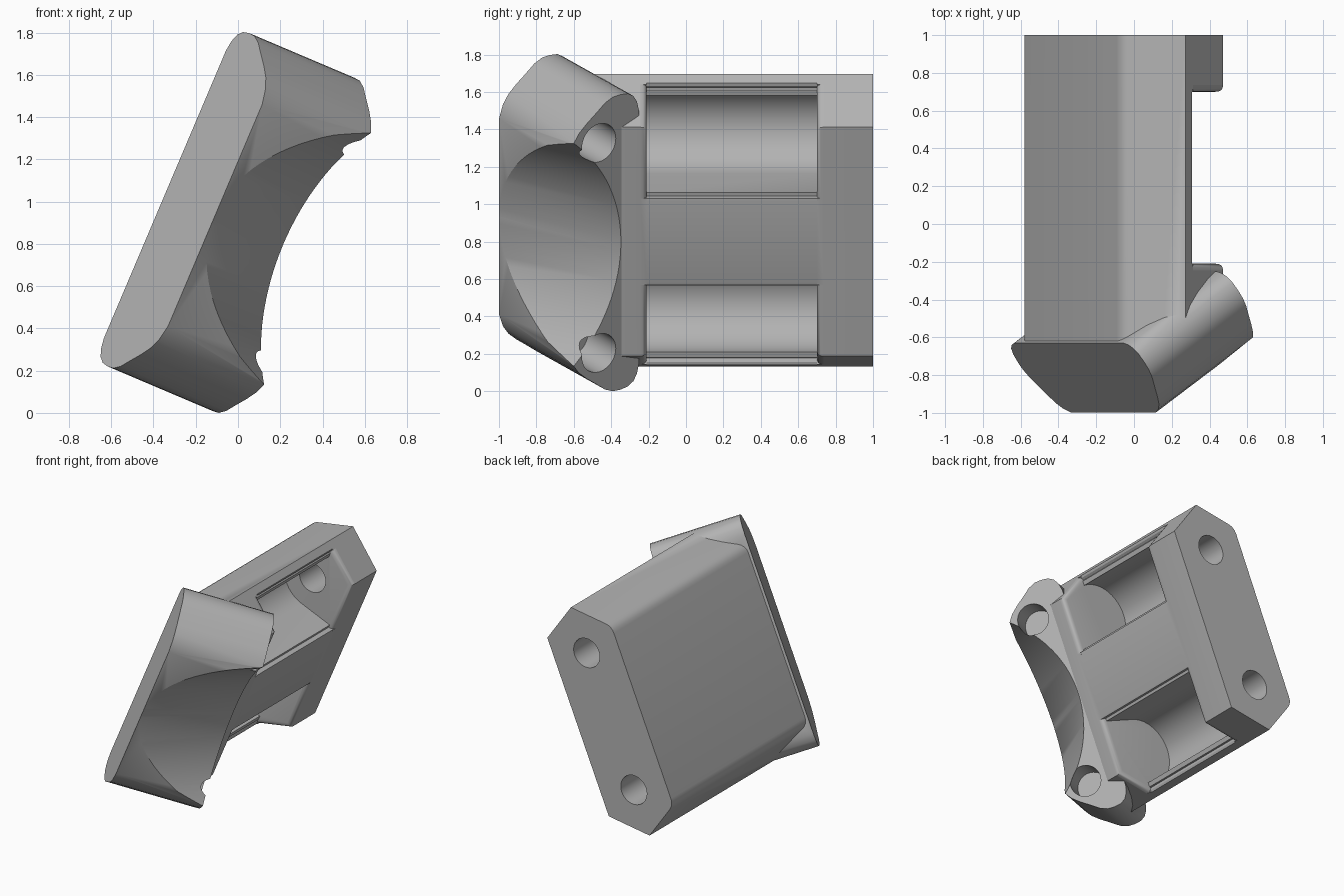
import bpy, bmesh, math
from mathutils import Matrix, Vector

if bpy.data.objects.get("Cube"):
    bpy.data.objects.remove(bpy.data.objects["Cube"])

grey = bpy.data.materials.new("plain grey")
grey.use_nodes = True
grey.diffuse_color = (0.45, 0.45, 0.45, 1)
grey.node_tree.nodes["Principled BSDF"].inputs["Base Color"].default_value = (0.45, 0.45, 0.45, 1)

# Upright working frame: x across the body, y along it, z up its long side
HALF_W, SHOULDER, APEX = 0.295, 0.665, 0.85
HOLE_U, POCKET_R, HOLE_R = 0.51, 0.24, 0.11
POCKET_FRONT, POCKET_REAR, FILLET = -0.21, 0.70, 0.035
UP = Vector((0, 0, 1))
SLANT = Vector((0.82, 0.572, 0)).normalized()     # direction of the angled clamp
ACROSS = Vector((SLANT.y, -SLANT.x, 0))           # across the clamp, toward the front
CLAMP = Vector((-HALF_W - 0.015, -0.63, 0))       # rear corner of the clamp front face


def prism(name, points, sweep, hidden=False):
    """Closed solid from a loop of points swept along a vector."""
    bm = bmesh.new()
    near = [bm.verts.new(p) for p in points]
    far = [bm.verts.new(p + sweep) for p in points]
    bm.faces.new(near)
    bm.faces.new(far[::-1])
    for i in range(len(near)):
        bm.faces.new((near[i - 1], far[i - 1], far[i], near[i]))
    bmesh.ops.recalc_face_normals(bm, faces=bm.faces[:])
    mesh = bpy.data.meshes.new(name)
    bm.to_mesh(mesh)
    bm.free()
    mesh.materials.append(grey)
    obj = bpy.data.objects.new(name, mesh)
    bpy.context.collection.objects.link(obj)
    obj.hide_render = hidden
    return obj


def rod(name, start, axis, radius, length, sides=40):
    """Round cutter starting at a point and running along an axis."""
    side = axis.cross(UP)
    angles = [math.tau * i / sides for i in range(sides)]
    ring = [start + radius * (side * math.cos(a) + UP * math.sin(a)) for a in angles]
    return prism(name, ring, axis * length, True)


def rounded(before, corner, after, size):
    """Points that round one corner of a flat outline."""
    c = Vector(corner)
    a = c + (Vector(before) - c).normalized() * size
    b = c + (Vector(after) - c).normalized() * size
    return [a * (1 - t) ** 2 + c * 2 * t * (1 - t) + b * t ** 2 for t in (0, 0.25, 0.5, 0.75, 1)]


def combine(obj, others, operation):
    """Apply booleans one by one and remove the helpers."""
    for other in others:
        mod = obj.modifiers.new(other.name, "BOOLEAN")
        mod.operation, mod.solver, mod.object = operation, "EXACT", other
        bpy.context.view_layer.update()
        graph = bpy.context.evaluated_depsgraph_get()
        mesh = bpy.data.meshes.new_from_object(obj.evaluated_get(graph))
        obj.modifiers.clear()
        obj.data = mesh
        bpy.data.objects.remove(other)


# Body: long bar with a pointed six-sided section and two softened corners
top, bottom = (0, APEX), (0, -APEX)
high, low = (-HALF_W, SHOULDER), (-HALF_W, -SHOULDER)
section = [bottom, (HALF_W, -SHOULDER), (HALF_W, SHOULDER), top]
section += rounded(top, high, low, 0.05) + rounded(high, low, bottom, 0.05)
body = prism("clamp_body", [Vector((x, -0.63, z)) for x, z in section], Vector((0, 1.63, 0)))


def flare(start, end, normal):
    """Cutter that rounds both end walls of a pocket along one outer face."""
    half = []
    for wall, away in ((POCKET_FRONT, -1), (POCKET_REAR, 1)):
        lip = rounded((-1, wall), (0, wall), (0, wall + away), FILLET)
        lip += [Vector((0.1, wall + away * FILLET))]
        half += lip if away < 0 else lip[::-1]
    return prism("pocket_flare", [start + normal * d + Vector((0, y, 0)) for d, y in half],
                 end - start, True)


# Bolt pockets, open to one side, with rounded mouths and rear bolt holes
stop = math.acos(0.05 / POCKET_R)
arc = [1.5 * math.pi + (stop - 1.5 * math.pi) * i / 24 for i in range(25)]
rib = HOLE_U - POCKET_R
for s in (-1, 1):
    outline = [(0.6, rib - FILLET)]
    outline += rounded((HALF_W, 0), (HALF_W, rib), (0, rib), FILLET)
    outline += [(POCKET_R * math.cos(a), HOLE_U + POCKET_R * math.sin(a)) for a in arc]
    outline += [(0.05, 1.1), (0.6, 1.1)]
    pocket = prism("pocket", [Vector((x, POCKET_FRONT, s * z)) for x, z in outline],
                   Vector((0, POCKET_REAR - POCKET_FRONT, 0)), True)
    corner = Vector((HALF_W, 0, s * SHOULDER))
    slope = Vector((-HALF_W, 0, s * (APEX - SHOULDER))).normalized()
    roof = Vector((APEX - SHOULDER, 0, s * HALF_W)).normalized()
    side_flare = flare(Vector((HALF_W, 0, s * (rib - 0.02))), corner + UP * s * 0.03, Vector((1, 0, 0)))
    roof_flare = flare(corner - slope * 0.03, corner + slope * 0.28, roof)
    hole = rod("rear_hole", Vector((0, 0.6, s * HOLE_U)), Vector((0, 1, 0)), HOLE_R, 0.6)
    combine(body, [pocket, side_flare, roof_flare, hole], "DIFFERENCE")

# Angled clamp head with rounded ends
half = [(0, 0.74), (0.012, 0.79), (0.035, 0.828), (0.07, 0.85), (0.12, 0.857), (0.17, 0.854),
        (0.22, 0.832), (0.28, 0.785), (0.34, 0.74), (0.39, 0.695), (0.425, 0.645), (0.45, 0.57)]
loop = half + [(w, -u) for w, u in reversed(half)]
head = prism("clamp_head", [CLAMP + ACROSS * w + UP * u for w, u in loop], SLANT * 0.66)
combine(body, [head], "UNION")

# Wide bar seat and the blind screw holes beside it
seat_axis = Vector((0.474, 0.88, 0)).normalized()
seat_out = Vector((seat_axis.y, -seat_axis.x, 0))
cutters = [rod("bar_seat", Vector((-0.045, -0.985, 0)) + seat_out * 0.9 - seat_axis * 0.6,
               seat_axis, 0.9, 1.6, 128)]
for s in (-1, 1):
    start = CLAMP + ACROSS * 0.26 + SLANT * 0.4 + UP * s * 0.61
    cutters.append(rod("screw_hole", start, SLANT, HOLE_R, 0.4))
combine(body, cutters, "DIFFERENCE")

# Lean the whole part and set it on the ground
body.data.transform(Matrix.Translation((-0.06, 0, 0.912)) @ Matrix.Rotation(math.radians(23), 4, "Y"))
lowest = min(v.co.z for v in body.data.vertices)
body.data.transform(Matrix.Translation((0, 0, -lowest)))
bpy.ops.object.select_all(action="DESELECT")
body.select_set(True)
bpy.context.view_layer.objects.active = body
bpy.ops.object.shade_smooth_by_angle(angle=math.radians(30))
